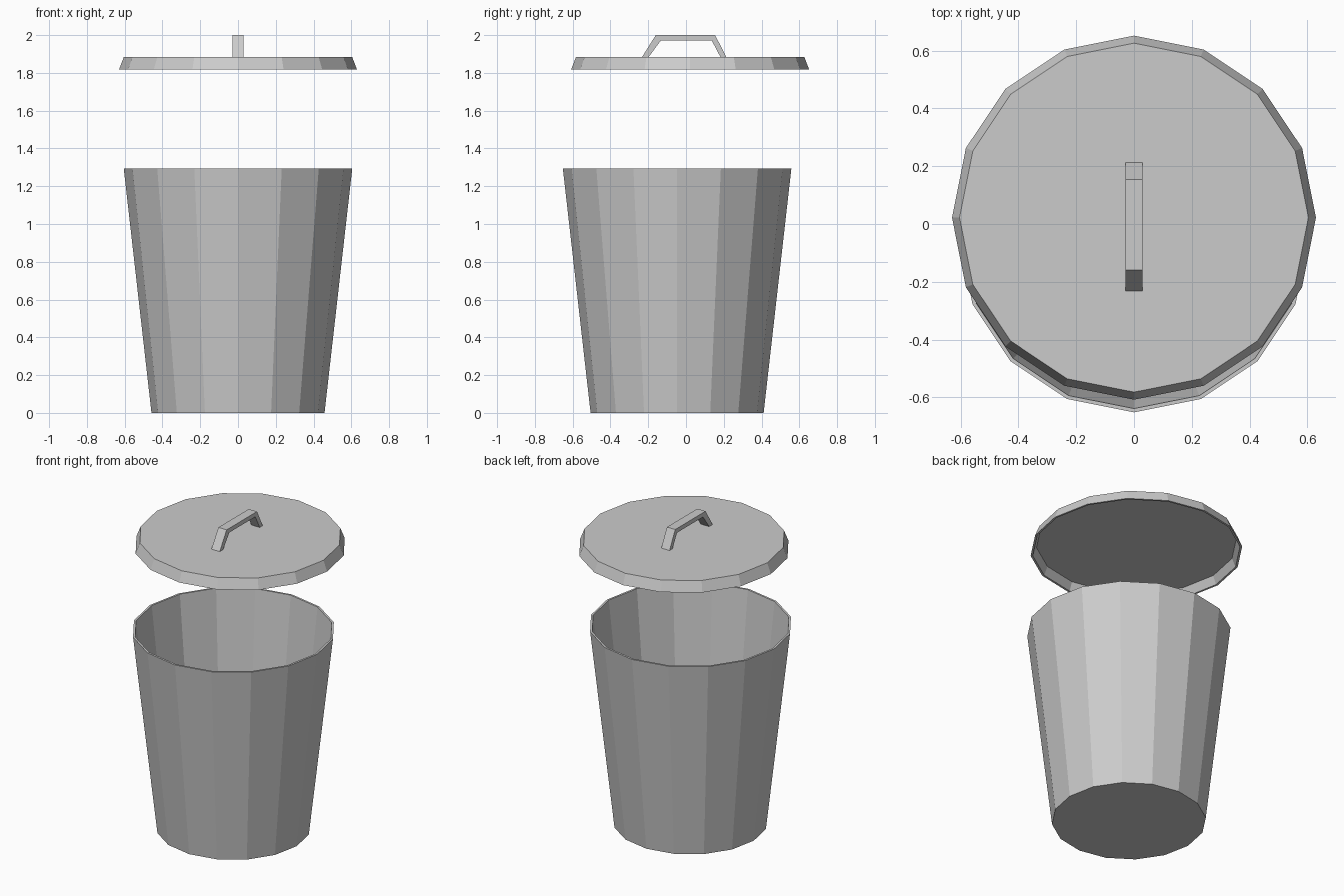
import bpy, bmesh
from math import sin, cos, tau

if "Cube" in bpy.data.objects:
    bpy.data.objects.remove(bpy.data.objects["Cube"])

SIDES = 16


def make_object(name, bm):
    bmesh.ops.recalc_face_normals(bm, faces=bm.faces)
    mesh = bpy.data.meshes.new(name)
    bm.to_mesh(mesh)
    bm.free()
    obj = bpy.data.objects.new(name, mesh)
    bpy.context.collection.objects.link(obj)
    return obj


def faceted_shell(name, rings, y):
    """Closed shell from (radius, z) rings, capped at both ends."""
    bm = bmesh.new()
    loops = [[bm.verts.new((r * cos(tau * i / SIDES), y + r * sin(tau * i / SIDES), z))
              for i in range(SIDES)] for r, z in rings]
    for a, b in zip(loops, loops[1:]):
        for i in range(SIDES):
            j = (i + 1) % SIDES
            bm.faces.new((a[i], a[j], b[j], b[i]))
    bm.faces.new(loops[0])
    bm.faces.new(loops[-1])
    return make_object(name, bm)


# Tapered open bin with thin walls
faceted_shell("bin_body", [(0.458, 0), (0.605, 1.295), (0.592, 1.295), (0.447, 0.012)], -0.047)

# Floating lid, hollow underneath
faceted_shell("lid", [(0.604, 1.885), (0.63, 1.818), (0.617, 1.818), (0.595, 1.872)], 0.022)

# Bent strap handle: side profile extruded across x
outer = [(-0.232, 1.885), (-0.16, 2.0), (0.154, 2.0), (0.213, 1.885)]
inner = [(-0.197, 1.885), (-0.133, 1.972), (0.136, 1.972), (0.182, 1.885)]
bm = bmesh.new()
o = [bm.verts.new((-0.03, y, z)) for y, z in outer]
n = [bm.verts.new((-0.03, y, z)) for y, z in inner]
strips = [bm.faces.new((o[i], o[i + 1], n[i + 1], n[i])) for i in range(3)]
ext = bmesh.ops.extrude_face_region(bm, geom=strips, use_keep_orig=True)
bmesh.ops.translate(bm, vec=(0.06, 0, 0),
                    verts=[v for v in ext["geom"] if isinstance(v, bmesh.types.BMVert)])
make_object("lid_handle", bm)
